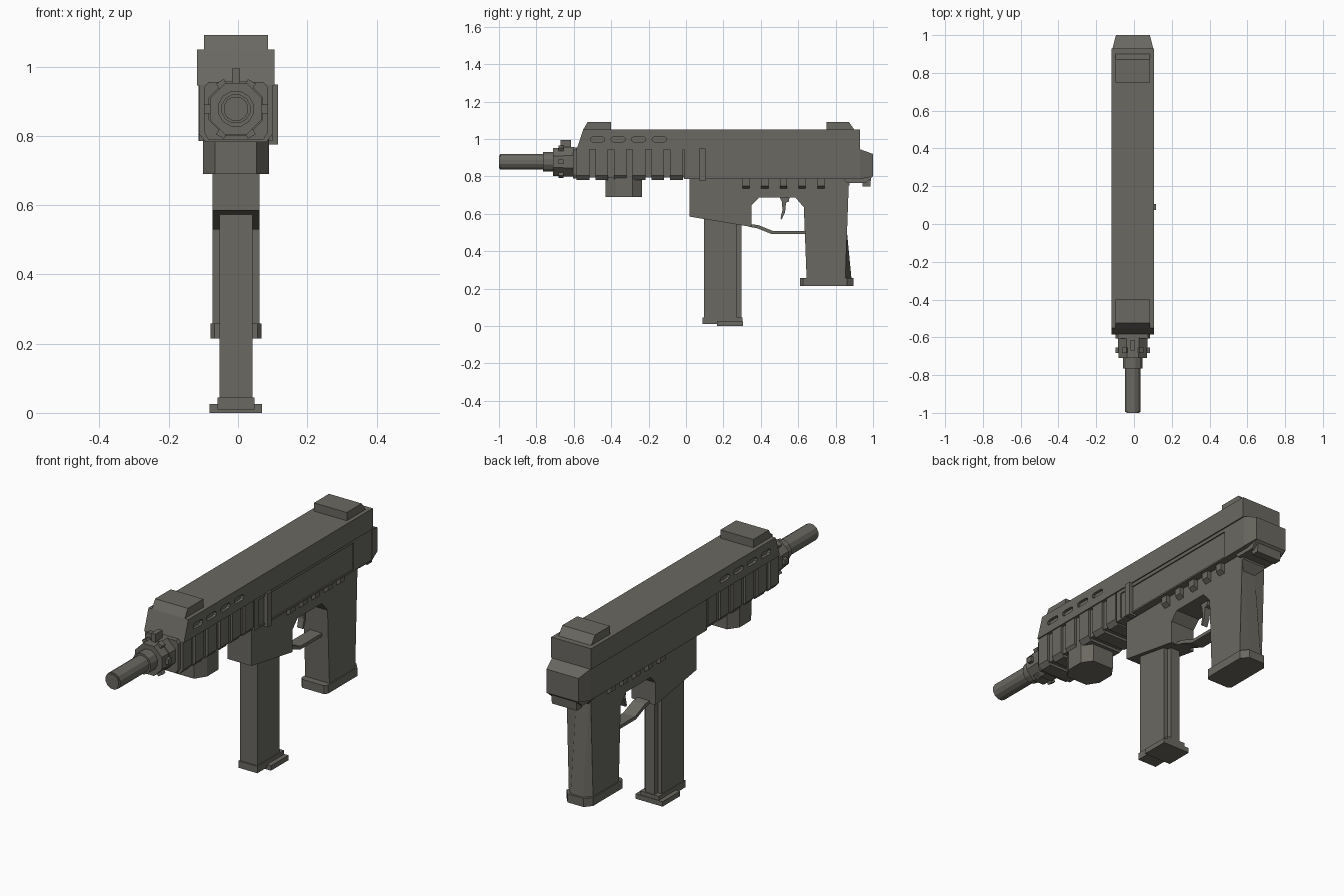
import bpy, bmesh
from math import cos, sin, pi, radians
from mathutils import Matrix, Vector

if "Cube" in bpy.data.objects:
    bpy.data.objects.remove(bpy.data.objects["Cube"])

CX = -0.006      # centre plane of the body
BORE = 0.878     # height of the barrel axis

metal = bpy.data.materials.new("dark_warm_grey")
metal.use_nodes = True
COLOUR = (0.145, 0.14, 0.12, 1)
metal.diffuse_color = COLOUR
metal.node_tree.nodes["Principled BSDF"].inputs["Base Color"].default_value = COLOUR


def prism(name, pts, axis, a, b, edit=None):
    """Extrude a profile: axis 'x' takes (y, z), 'y' takes (x, z), 'z' takes (x, y)."""
    place = {"x": lambda p, t: (t, p[0], p[1]),
             "y": lambda p, t: (p[0], t, p[1]),
             "z": lambda p, t: (p[0], p[1], t)}[axis]
    bm = bmesh.new()
    low = [bm.verts.new(place(p, a)) for p in pts]
    high = [bm.verts.new(place(p, b)) for p in pts]
    bm.faces.new(low)
    bm.faces.new(high)
    n = len(pts)
    for i in range(n):
        j = (i + 1) % n
        bm.faces.new((low[i], low[j], high[j], high[i]))
    if edit:
        edit(bm)
    bmesh.ops.recalc_face_normals(bm, faces=bm.faces[:])
    mesh = bpy.data.meshes.new(name)
    bm.to_mesh(mesh)
    bm.free()
    mesh.materials.append(metal)
    ob = bpy.data.objects.new(name, mesh)
    ob.location.x = CX
    bpy.context.collection.objects.link(ob)
    return ob


def side(name, pts, half, edit=None):
    return prism(name, pts, "x", -half, half, edit)


def box(name, half, y0, y1, z0, z1):
    return side(name, [(y0, z0), (y1, z0), (y1, z1), (y0, z1)], half)


def mirrored(right):
    """Complete a symmetric (x, z) or (x, y) profile."""
    return right + [(-x, v) for x, v in reversed(right)]


def ring(radius, sides, turn=0):
    return [(radius * cos(2 * pi * i / sides + turn),
             BORE + radius * sin(2 * pi * i / sides + turn)) for i in range(sides)]


def cut(ob, cutters):
    for c in cutters:
        c.hide_render = True
        mod = ob.modifiers.new("cut", "BOOLEAN")
        mod.operation = "DIFFERENCE"
        mod.solver = "EXACT"
        mod.object = c
    bpy.context.view_layer.objects.active = ob
    for mod in list(ob.modifiers):
        bpy.ops.object.modifier_apply(modifier=mod.name)
    for c in cutters:
        bpy.data.objects.remove(c)


# Upper cover with vent slots on both sides
cover = side("upper_cover", [(-0.585, 0.945), (-0.55, 1.05), (0.93, 1.05), (0.93, 0.945)], 0.112)
slots = []
for i in range(4):
    mid, r = -0.473 + 0.11 * i, 0.0135
    capsule = [(mid + s * 0.025 + r * cos(radians(t)), 0.998 + r * sin(radians(t)))
               for s, arc in ((1, (-90, -45, 0, 45, 90)), (-1, (90, 135, 180, 225, 270)))
               for t in arc]
    for s in (-1, 1):
        slots.append(prism("slot_cutter", capsule, "x", s * 0.098, s * 0.13))
cut(cover, slots)

# Sights
side("front_sight", [(-0.55, 1.05), (-0.525, 1.092), (-0.4, 1.092), (-0.4, 1.05)], 0.092)
side("rear_sight", [(0.75, 1.05), (0.75, 1.092), (0.87, 1.092), (0.9, 1.05)], 0.092)

# Main receiver with a recessed panel on its left
receiver = box("receiver", 0.106, -0.01, 0.93, 0.785, 0.945)
panel = [(0.02, 0.793), (0.785, 0.793), (0.785, 0.928), (0.02, 0.928)]
cut(receiver, [prism("panel_cutter", panel, "x", 0.1, 0.13)])
prism("charging_handle", [(0.073, 0.775), (0.105, 0.775), (0.105, 0.948), (0.073, 0.948)],
      "x", 0.08, 0.122)


# Tapered rear cap
def taper(bm):
    for v in bm.verts:
        if v.co.y > 0.99:
            v.co.x *= 0.83


side("rear_cap", [(0.93, 0.785), (1.0, 0.8), (1.0, 0.92), (0.93, 0.945)], 0.108, taper)
side("rear_tail", [(0.84, 0.79), (0.86, 0.765), (0.96, 0.765), (1.0, 0.8), (0.93, 0.81)], 0.085)
side("rear_catch", [(0.945, 0.745), (0.985, 0.745), (0.99, 0.8), (0.945, 0.8)], 0.07)

# Ribbed handguard
box("handguard_core", 0.094, -0.585, 0.0, 0.795, 0.945)
rib = mirrored([(0.106, 0.948), (0.106, 0.805), (0.088, 0.782)])
for i in range(6):
    y = -0.585 + 0.1 * i
    prism("handguard_rib", rib, "y", y, y + 0.068)
prism("handguard_front", mirrored([(0.08, 0.955), (0.092, 0.94), (0.092, 0.81), (0.08, 0.79)]),
      "y", -0.605, -0.58)
prism("fore_block", mirrored([(0.06, -0.43), (0.095, -0.375), (0.095, -0.285), (0.06, -0.235)]),
      "z", 0.69, 0.8)

# Barrel, collar and lug ring
prism("barrel", ring(0.043, 12, pi / 12), "y", -0.995, -0.7)
prism("muzzle", ring(0.036, 12, pi / 12), "y", -1.0, -0.99)
prism("barrel_collar", ring(0.053, 12, pi / 12), "y", -0.765, -0.7)
prism("barrel_nut", ring(0.081, 8, pi / 8), "y", -0.71, -0.655)
prism("barrel_base", ring(0.085, 8, pi / 8), "y", -0.655, -0.6)
for i in range(6):
    lug = box("barrel_lug", 0.013, -0.682, -0.655, 0.06, 0.092)
    lug.data.transform(Matrix.Rotation(radians(60 * i + 30), 4, "Y"))
    lug.location.z = BORE
box("front_post", 0.012, -0.67, -0.615, 0.94, 0.995)

# Lower frame with magazine well
side("lower_frame", [(0.02, 0.8), (0.02, 0.585), (0.35, 0.53), (0.35, 0.645), (0.39, 0.687),
                     (0.6, 0.687), (0.6, 0.8)], 0.068)
for i in range(5):
    y = 0.302 + 0.1 * i
    prism("frame_rib", mirrored([(0.09, 0.79), (0.09, 0.75), (0.068, 0.735)]), "y", y, y + 0.038)


# Pistol grip with chamfered back edges
def chamfer_back(bm):
    back = [e for e in bm.edges if all(v.co.y > 0.83 and v.co.z < 0.72 for v in e.verts)
            and abs(e.verts[0].co.x - e.verts[1].co.x) < 0.01]
    bmesh.ops.bevel(bm, geom=back, offset=0.033, segments=1, affect="EDGES")


side("grip", [(0.585, 0.8), (0.585, 0.687), (0.63, 0.635), (0.645, 0.25), (0.885, 0.25),
              (0.84, 0.715), (0.875, 0.755), (0.875, 0.8)], 0.068, chamfer_back)
prism("grip_base", mirrored([(0.062, 0.61), (0.074, 0.625), (0.074, 0.86), (0.045, 0.895)]),
      "z", 0.215, 0.258)

# Trigger and guard
side("trigger_guard", [(0.34, 0.545), (0.385, 0.54), (0.465, 0.508), (0.65, 0.508),
                       (0.65, 0.491), (0.46, 0.491), (0.38, 0.523), (0.34, 0.53)], 0.034)
side("trigger", [(0.495, 0.7), (0.555, 0.7), (0.55, 0.665), (0.535, 0.66), (0.53, 0.61),
                 (0.512, 0.57), (0.505, 0.575), (0.516, 0.62), (0.512, 0.665)], 0.016)

# Magazine
box("magazine", 0.048, 0.095, 0.272, 0.02, 0.6)
box("magazine_spine", 0.026, 0.26, 0.298, 0.02, 0.6)
box("magazine_foot", 0.053, 0.088, 0.302, 0.01, 0.045)
box("magazine_plate", 0.076, 0.165, 0.305, 0.0, 0.025)
